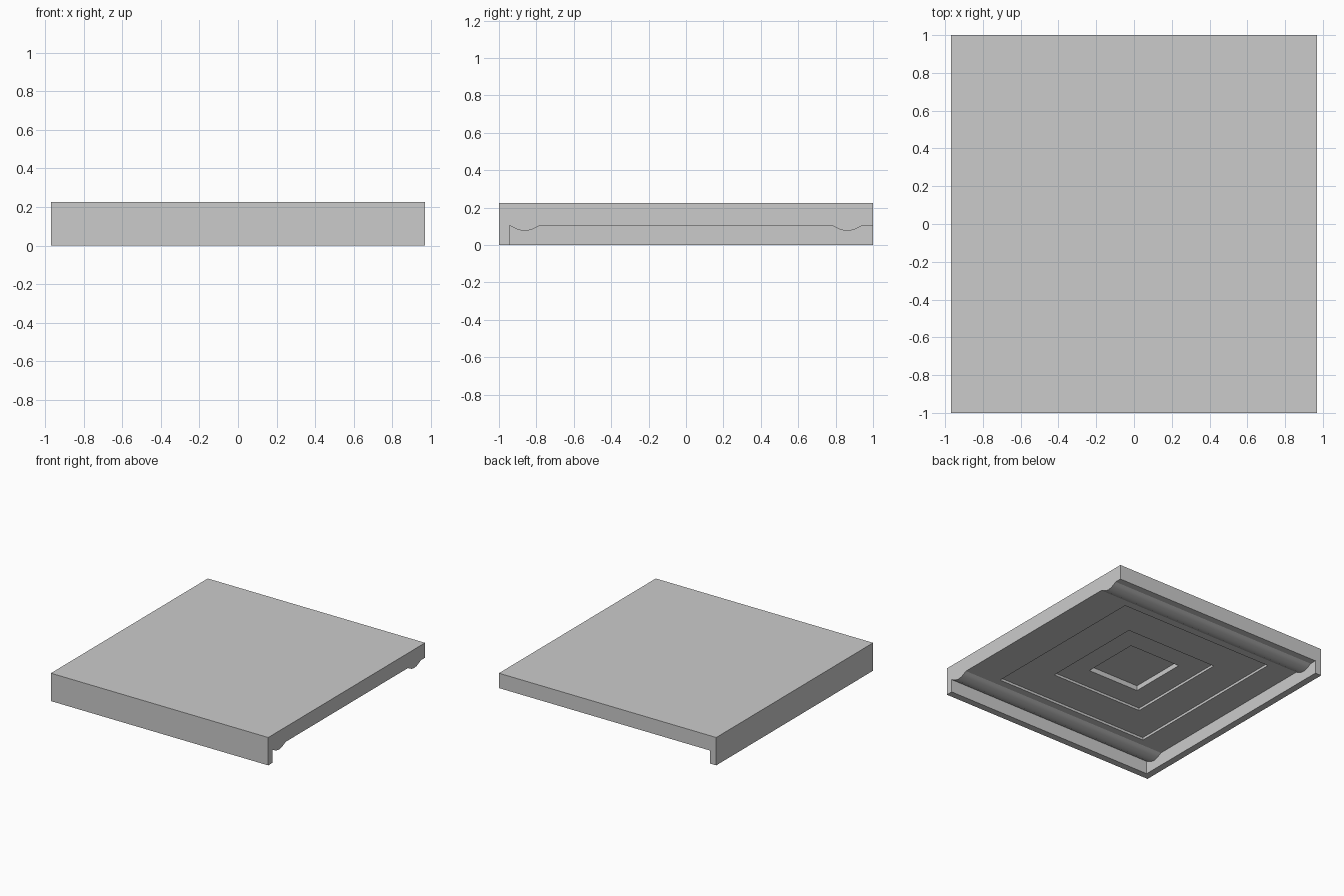
import bpy, bmesh
from math import radians

if "Cube" in bpy.data.objects:
    bpy.data.objects.remove(bpy.data.objects["Cube"])

HX, HY, TOP = 0.97, 1.0, 0.225   # half sizes and top height
LIP = 0.055                      # thickness of the two hanging lips
UNDER = 0.105                    # underside of the slab


def make_object(name, bm):
    bmesh.ops.recalc_face_normals(bm, faces=bm.faces)
    mesh = bpy.data.meshes.new(name)
    bm.to_mesh(mesh)
    bm.free()
    obj = bpy.data.objects.new(name, mesh)
    bpy.context.collection.objects.link(obj)
    return obj


def lofted(name, rings):
    """Closed solid through a list of equal-length point rings."""
    bm = bmesh.new()
    loops = [[bm.verts.new(p) for p in ring] for ring in rings]
    for a, b in zip(loops, loops[1:]):
        for i in range(len(a)):
            j = (i + 1) % len(a)
            bm.faces.new((a[i], a[j], b[j], b[i]))
    bm.faces.new(loops[0])
    bm.faces.new(loops[-1])
    return make_object(name, bm)


def rect(hx, hy, z):
    return [(-hx, -hy, z), (hx, -hy, z), (hx, hy, z), (-hx, hy, z)]


def carve(target, cutter):
    mod = target.modifiers.new("carve", 'BOOLEAN')
    mod.operation = 'DIFFERENCE'
    mod.solver = 'EXACT'
    mod.object = cutter
    cutter.hide_render = True
    bpy.context.view_layer.objects.active = target
    bpy.ops.object.modifier_apply(modifier=mod.name)
    bpy.data.objects.remove(cutter)


# Full block
slab = lofted("corner_roof_slab", [rect(HX, HY, 0), rect(HX, HY, TOP)])

# Underside hollow: leaves lips at the front and left, and two rounded ribs
rib = [(-0.945, UNDER), (-0.925, 0.094), (-0.895, 0.080), (-0.862, 0.075),
       (-0.83, 0.080), (-0.80, 0.094), (-0.78, UNDER)]
mirrored = [(-y, z) for y, z in reversed(rib)]
profile = rib + mirrored + [(1.2, UNDER), (1.2, -0.1), (-HY + LIP, -0.1)]
hollow = lofted("hollow_cutter",
                [[(x, y, z) for y, z in profile] for x in (-HX + LIP, 1.2)])
carve(slab, hollow)

# Stepped square coffer rising into the underside
steps = [(0.69, 0.72, 0.05, 0.125), (0.41, 0.43, 0.125, 0.145),
         (0.23, 0.24, 0.145, 0.185)]
coffer = lofted("coffer_cutter",
                [rect(hx, hy, z) for hx, hy, lo, hi in steps for z in (lo, hi)])
carve(slab, coffer)

# Smooth ribs, sharp edges elsewhere
bpy.ops.object.select_all(action='DESELECT')
slab.select_set(True)
bpy.context.view_layer.objects.active = slab
bpy.ops.object.shade_smooth_by_angle(angle=radians(28))
